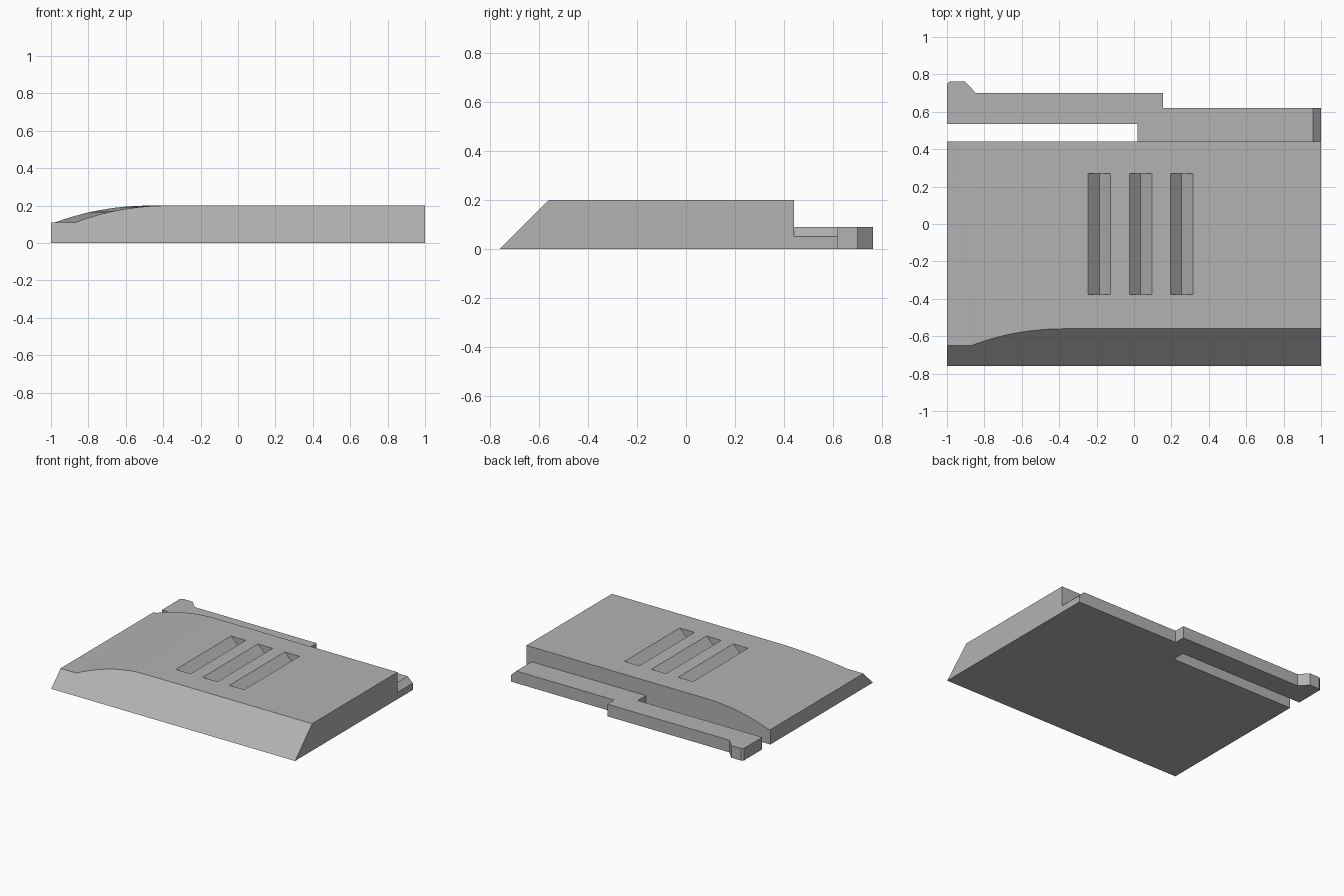
import bpy, bmesh, math
from mathutils import Vector

cube = bpy.data.objects.get("Cube")
if cube:
    bpy.data.objects.remove(cube, do_unlink=True)

# One plain grey plastic
grey = bpy.data.materials.new("grey_plastic")
grey.use_nodes = True
COLOUR = (0.45, 0.45, 0.45, 1)
grey.diffuse_color = COLOUR
grey.node_tree.nodes["Principled BSDF"].inputs["Base Color"].default_value = COLOUR


def finish(name, bm):
    """Turn a bmesh into a named grey object."""
    bmesh.ops.recalc_face_normals(bm, faces=bm.faces)
    mesh = bpy.data.meshes.new(name)
    bm.to_mesh(mesh)
    bm.free()
    mesh.materials.append(grey)
    obj = bpy.data.objects.new(name, mesh)
    bpy.context.collection.objects.link(obj)
    return obj


def loft(bm, ring_a, ring_b):
    """Closed solid between two matching outlines."""
    a = [bm.verts.new(p) for p in ring_a]
    b = [bm.verts.new(p) for p in ring_b]
    bm.faces.new(a)
    bm.faces.new(b[::-1])
    n = len(a)
    for i in range(n):
        j = (i + 1) % n
        bm.faces.new((a[i], b[i], b[j], a[j]))


# Body: sloped front, crown dropping in a slightly skewed arc to the low end
FRONT, BACK, TOP, LOW = -0.76, 0.44, 0.2, 0.11
ARC_START, ARC_END, SKEW, STEPS = -0.87, -0.37, 0.1, 14
run, drop = ARC_END - ARC_START, TOP - LOW
radius = (run ** 2 + drop ** 2) / (2 * drop)
sweep = math.asin(run / radius)
crown = []
for i in range(STEPS + 1):
    a = sweep * (1 - i / STEPS)
    crown.append((ARC_END - radius * math.sin(a), TOP - radius * (1 - math.cos(a))))

front = [(-1, FRONT, 0), (-1, FRONT + LOW, LOW)]
back = [(-1, BACK, 0), (-1, BACK, LOW)]
for x, z in crown:
    y = FRONT + z
    front.append((x - SKEW * (y - FRONT - LOW), y, z))
    back.append((x - SKEW * (BACK - FRONT - LOW), BACK, z))
front += [(1, FRONT + TOP, TOP), (1, FRONT, 0)]
back += [(1, BACK, TOP), (1, BACK, 0)]
bm = bmesh.new()
loft(bm, front, back)
body = finish("cover_body", bm)

# Three V-shaped grip grooves cut into the top
bm = bmesh.new()
HALF, RISE = 0.06, 0.02
for cx in (-0.185, 0.035, 0.255):
    outline = [(cx, TOP - HALF), (cx + HALF, TOP), (cx + HALF, TOP + RISE),
               (cx - HALF, TOP + RISE), (cx - HALF, TOP)]
    loft(bm, [(x, -0.377, z) for x, z in outline], [(x, 0.27, z) for x, z in outline])
cutter = finish("groove_cutter", bm)
cutter.hide_render = True
cut = body.modifiers.new("grooves", "BOOLEAN")
cut.operation = "DIFFERENCE"
cut.solver = "EXACT"
cut.object = cutter
bpy.context.view_layer.update()
result = bpy.data.meshes.new_from_object(body.evaluated_get(bpy.context.evaluated_depsgraph_get()))
body.modifiers.clear()
body.data = result
bpy.data.objects.remove(cutter, do_unlink=True)

# Spring latch: hinge block, slotted arm and hooked tip
outline = [(1, BACK), (1, 0.62), (0.155, 0.62), (0.155, 0.70), (-0.845, 0.70),
           (-0.905, 0.762), (-0.985, 0.762), (-1, 0.75), (-1, 0.535), (0.02, 0.535), (0.02, BACK)]
bm = bmesh.new()
loft(bm, [(x, y, 0) for x, y in outline], [(x, y, 0.09) for x, y in outline])
# Bevel on the top of the hinge end
geom = bm.verts[:] + bm.edges[:] + bm.faces[:]
bmesh.ops.bisect_plane(bm, geom=geom, plane_co=Vector((1, 0, 0.05)),
                       plane_no=Vector((0.04, 0, 0.042)), clear_outer=True)
bmesh.ops.holes_fill(bm, edges=[e for e in bm.edges if e.is_boundary])
finish("spring_latch", bm)
